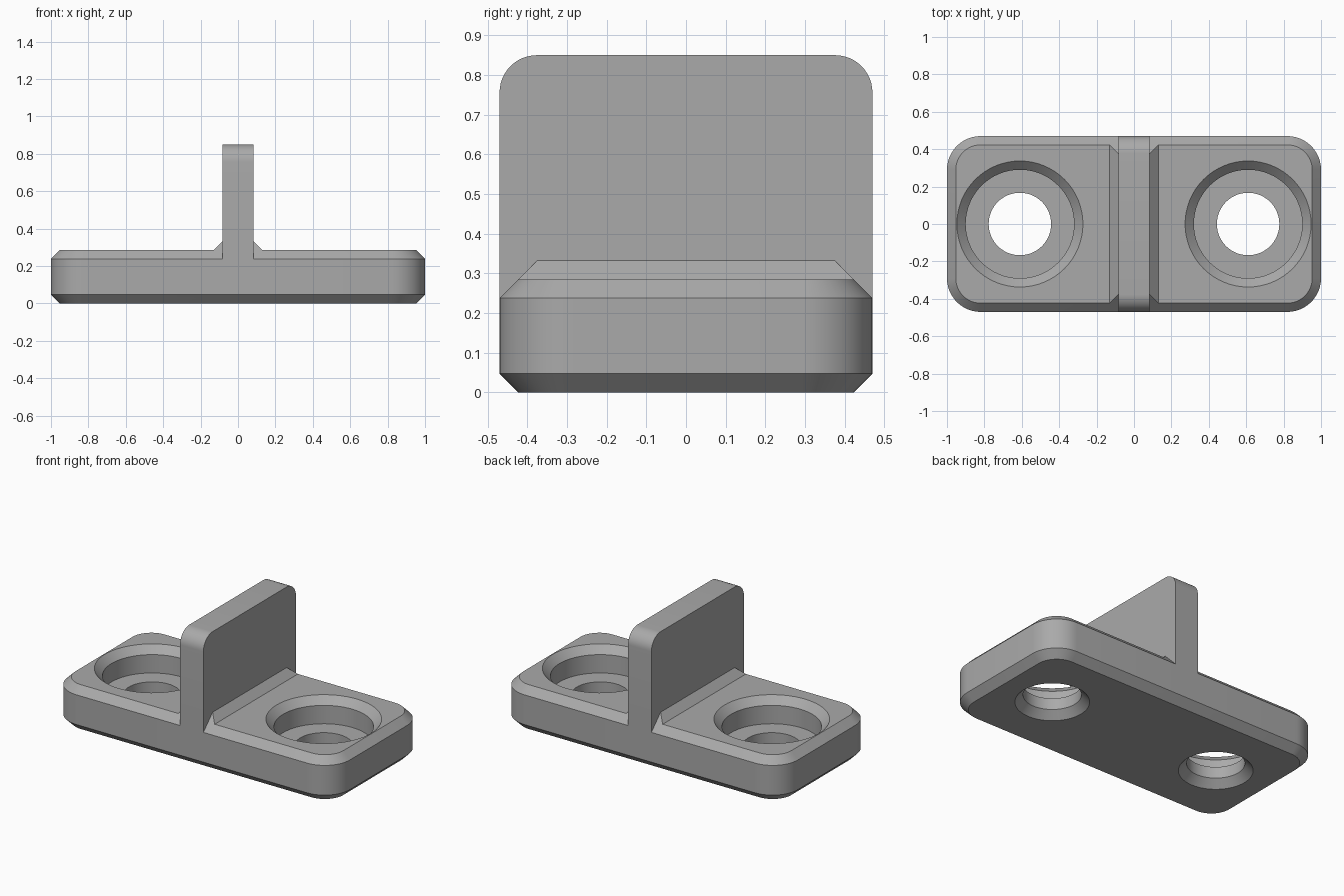
import bpy, bmesh, math

old = bpy.data.objects.get("Cube")
if old:
    bpy.data.objects.remove(old, do_unlink=True)

L, W, T, C = 1.0, 0.47, 0.285, 0.047   # half length, half width, thickness, chamfer
R = 0.18                               # plate corner radius
RIB, H, RIB_R = 0.083, 0.85, 0.094     # rib half thickness, height, corner radius
HOLE_X, FLOOR = 0.61, 0.12             # hole centre, counterbore floor height

grey = bpy.data.materials.new("grey metal")
grey.use_nodes = True
colour = (0.4, 0.4, 0.4, 1)
grey.diffuse_color = colour
grey.node_tree.nodes["Principled BSDF"].inputs["Base Color"].default_value = colour


def rounded_rect(a, b, r, n=12):
    """Outline of a rectangle with rounded corners, counterclockwise."""
    pts = []
    for k, (sx, sy) in enumerate([(1, 1), (-1, 1), (-1, -1), (1, -1)]):
        for i in range(n + 1):
            t = (k + i / n) * math.pi / 2
            pts.append((sx * (a - r) + r * math.cos(t), sy * (b - r) + r * math.sin(t)))
    return pts


def loft(name, rings):
    """Solid through a stack of rings with equal point counts."""
    bm = bmesh.new()
    loops = [[bm.verts.new(p) for p in ring] for ring in rings]
    n = len(loops[0])
    for lo, hi in zip(loops, loops[1:]):
        for i in range(n):
            j = (i + 1) % n
            bm.faces.new((lo[i], lo[j], hi[j], hi[i]))
    bm.faces.new(loops[0][::-1])
    bm.faces.new(loops[-1])
    bmesh.ops.recalc_face_normals(bm, faces=bm.faces)
    mesh = bpy.data.meshes.new(name)
    bm.to_mesh(mesh)
    bm.free()
    mesh.materials.append(grey)
    obj = bpy.data.objects.new(name, mesh)
    bpy.context.collection.objects.link(obj)
    return obj


def boolean(target, other, operation):
    mod = target.modifiers.new(other.name, "BOOLEAN")
    mod.object, mod.operation, mod.solver = other, operation, "EXACT"
    bpy.context.view_layer.objects.active = target
    bpy.ops.object.modifier_apply(modifier=mod.name)
    bpy.data.objects.remove(other, do_unlink=True)


# Base plate with rounded corners, chamfered top and bottom
plate = loft("base_plate", [
    [(x, y, z) for x, y in rounded_rect(L - inset, W - inset, R - inset)]
    for z, inset in [(0, C), (C, 0), (T - C, 0), (T, C)]])

# Stepped screw holes: bottom chamfer, bore, counterbore, top chamfer
steps = [(-0.01, 0.224), (C, 0.167), (FLOOR, 0.167), (FLOOR, 0.29),
         (T - C, 0.29), (T + 0.01, 0.347)]
for side in (-1, 1):
    cutter = loft("hole_cutter", [
        [(side * HOLE_X + r * math.cos(t), r * math.sin(t), z)
         for t in (i * math.tau / 64 for i in range(64))]
        for z, r in steps])
    cutter.hide_render = True
    boolean(plate, cutter, "DIFFERENCE")

# Upright rib, rounded at its upper corners and square at its foot
half = H / 2
outline = []
for y, z in rounded_rect(W, half, RIB_R):
    if z < 0:
        y, z = math.copysign(W, y), C - half
    if not outline or (y, z + half) != outline[-1]:
        outline.append((y, z + half))
rib = loft("upright_rib", [[(x, y, z) for y, z in outline] for x in (-RIB, RIB)])

# Sloped fillet along both sides of the rib foot, ends following the plate chamfer
low, high = T - 0.04, T + C
fillet = loft("rib_fillet", [
    [(sx * (RIB + high - z), sy * (W + T - C - z), z)
     for sx, sy in [(1, 1), (-1, 1), (-1, -1), (1, -1)]]
    for z in (low, high)])

boolean(plate, fillet, "UNION")
boolean(plate, rib, "UNION")
plate.name = "rib_bracket"

bpy.ops.object.select_all(action="DESELECT")
plate.select_set(True)
bpy.context.view_layer.objects.active = plate
bpy.ops.object.shade_smooth_by_angle(angle=math.radians(30))
